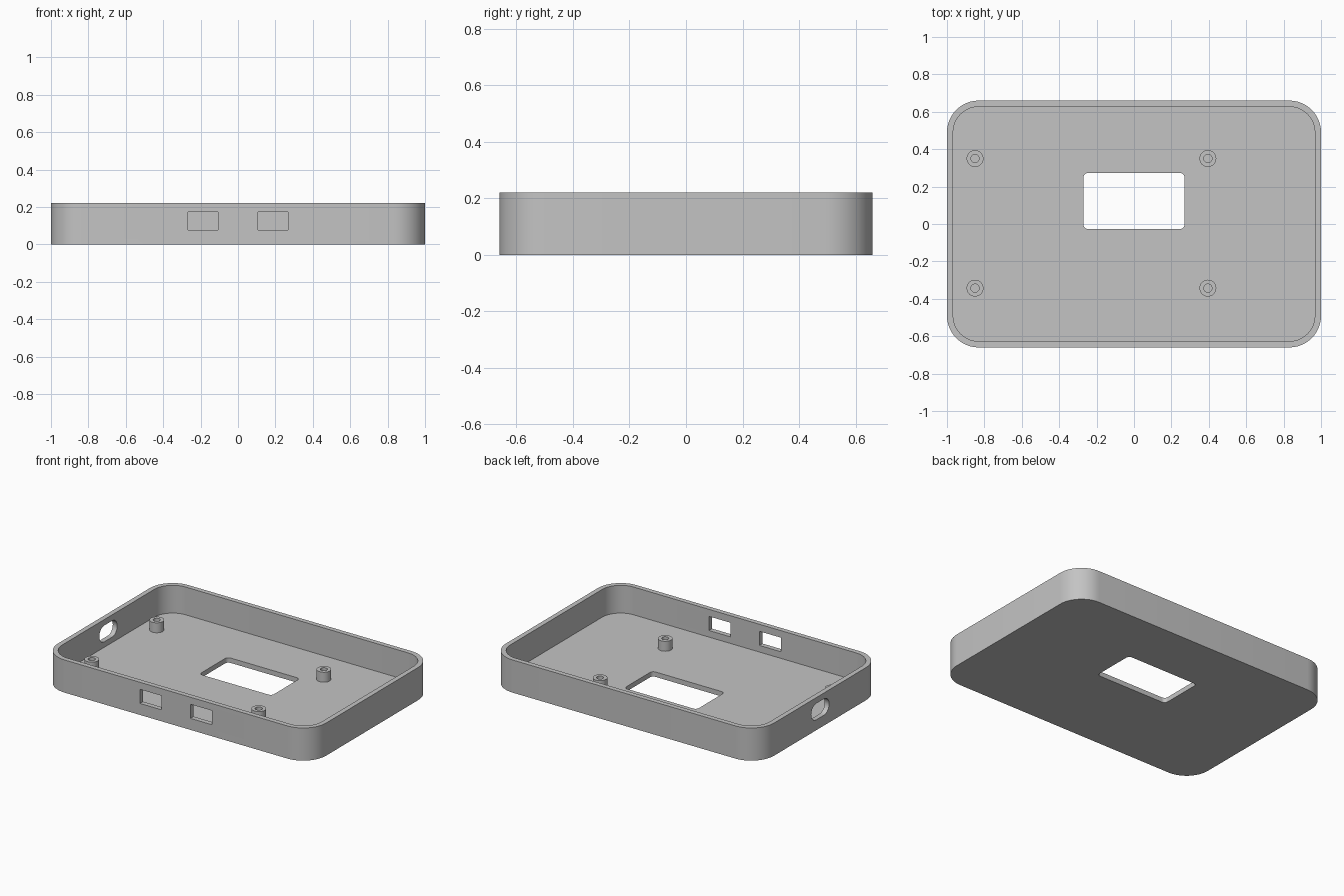
import bpy, bmesh, math
from mathutils import Matrix, Vector

cube = bpy.data.objects.get("Cube")
if cube:
    bpy.data.objects.remove(cube, do_unlink=True)

LENGTH, DEPTH, HEIGHT = 2.0, 1.32, 0.22
WALL, FLOOR, CORNER = 0.033, 0.033, 0.17

grey = bpy.data.materials.new("light grey plastic")
grey.use_nodes = True
grey.diffuse_color = (0.55, 0.55, 0.55, 1)
grey.node_tree.nodes["Principled BSDF"].inputs["Base Color"].default_value = grey.diffuse_color


def add_object(name, bm):
    bmesh.ops.recalc_face_normals(bm, faces=bm.faces)
    mesh = bpy.data.meshes.new(name)
    bm.to_mesh(mesh)
    bm.free()
    mesh.materials.append(grey)
    obj = bpy.data.objects.new(name, mesh)
    bpy.context.collection.objects.link(obj)
    return obj


def select_only(obj):
    bpy.ops.object.select_all(action='DESELECT')
    obj.select_set(True)
    bpy.context.view_layer.objects.active = obj


def rounded_outline(w, h, r, steps=12):
    """Counter-clockwise rounded rectangle centred on the origin."""
    if r == 0:
        return [(w / 2, h / 2), (-w / 2, h / 2), (-w / 2, -h / 2), (w / 2, -h / 2)]
    points = []
    for corner, (sx, sy) in enumerate([(1, 1), (-1, 1), (-1, -1), (1, -1)]):
        for i in range(steps + 1):
            a = (corner + i / steps) * math.pi / 2
            points.append((sx * (w / 2 - r) + r * math.cos(a),
                           sy * (h / 2 - r) + r * math.sin(a)))
    return points


def prism(name, size, radius, thickness, base, rotation=Matrix()):
    """Extrude a rounded rectangle upward, then rotate it and move it to base."""
    bm = bmesh.new()
    face = bm.faces.new([bm.verts.new((x, y, 0)) for x, y in rounded_outline(*size, radius)])
    top = bmesh.ops.extrude_face_region(bm, geom=[face])["geom"]
    bmesh.ops.translate(bm, verts=[v for v in top if isinstance(v, bmesh.types.BMVert)],
                        vec=(0, 0, thickness))
    bmesh.ops.remove_doubles(bm, verts=bm.verts, dist=1e-5)
    bm.transform(Matrix.Translation(Vector(base)) @ rotation)
    return add_object(name, bm)


def cut(target, cutter):
    cutter.hide_render = True
    mod = target.modifiers.new("cut", 'BOOLEAN')
    mod.operation = 'DIFFERENCE'
    mod.solver = 'EXACT'
    mod.object = cutter
    select_only(target)
    bpy.ops.object.modifier_apply(modifier=mod.name)
    bpy.data.objects.remove(cutter, do_unlink=True)


# Open tray with rounded corners
tray = prism("case_tray", (LENGTH, DEPTH), CORNER, HEIGHT, (0, 0, 0))
cut(tray, prism("cavity_cutter", (LENGTH - 2 * WALL, DEPTH - 2 * WALL), CORNER - WALL,
                HEIGHT, (0, 0, FLOOR)))

# Opening in the floor
cut(tray, prism("floor_cutter", (0.54, 0.30), 0.025, 0.2, (0, 0.123, -0.1)))

# Two rectangular ports in the front wall
upright = Matrix.Rotation(math.pi / 2, 4, 'X')
for x in (-0.188, 0.188):
    cut(tray, prism("front_port_cutter", (0.16, 0.095), 0, 0.2, (x, -DEPTH / 2 + 0.1, 0.125), upright))

# Oval port in the right end wall
sideways = Matrix.Rotation(math.pi / 2, 4, 'Z') @ upright
cut(tray, prism("side_port_cutter", (0.19, 0.11), 0.0545, 0.2, (-LENGTH / 2 - 0.1, 0, 0.125), sideways))


# Hollow screw posts
def screw_post(name, x, y, outer=0.045, inner=0.022, top=0.1, sides=32):
    bm = bmesh.new()
    low = FLOOR - 0.003
    profile = [(outer, low), (outer, top), (inner, top), (inner, low)]
    rings = [[bm.verts.new((x + r * math.cos(2 * math.pi * i / sides),
                            y + r * math.sin(2 * math.pi * i / sides), z))
              for i in range(sides)] for r, z in profile]
    for ring, following in zip(rings, rings[1:] + rings[:1]):
        for i in range(sides):
            j = (i + 1) % sides
            bm.faces.new((ring[i], ring[j], following[j], following[i]))
    return add_object(name, bm)


parts = [tray]
for end, x in (("right", -0.85), ("left", 0.395)):
    for side, y in (("front", -0.343), ("back", 0.35)):
        parts.append(screw_post(f"screw_post_{side}_{end}", x, y))

# Smooth curves with crisp edges
for part in parts:
    select_only(part)
    bpy.ops.object.shade_smooth_by_angle(angle=math.radians(30))
